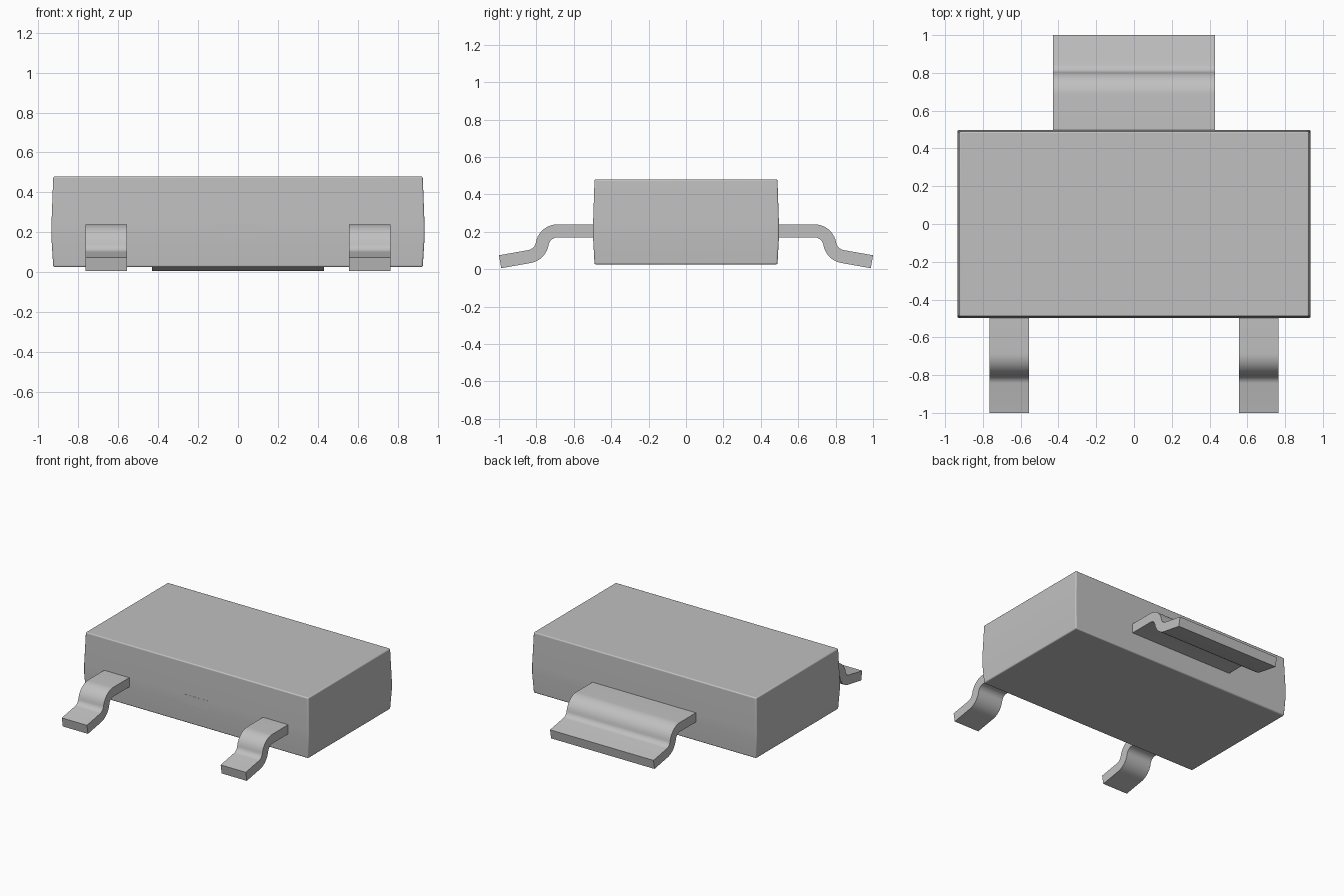
import bpy, bmesh
from math import sin, cos, radians

cube = bpy.data.objects.get("Cube")
if cube:
    bpy.data.objects.remove(cube, do_unlink=True)

# Single flat grey
GREY = (0.53, 0.53, 0.53, 1)
grey = bpy.data.materials.new("plain grey")
grey.use_nodes = True
grey.diffuse_color = GREY
grey.node_tree.nodes["Principled BSDF"].inputs["Base Color"].default_value = GREY


def finish(name, bm):
    bmesh.ops.recalc_face_normals(bm, faces=bm.faces[:])
    mesh = bpy.data.meshes.new(name)
    bm.to_mesh(mesh)
    bm.free()
    mesh.materials.append(grey)
    obj = bpy.data.objects.new(name, mesh)
    bpy.context.collection.objects.link(obj)
    bpy.ops.object.select_all(action='DESELECT')
    obj.select_set(True)
    bpy.context.view_layer.objects.active = obj
    bpy.ops.object.shade_smooth_by_angle(angle=radians(35))
    return obj


def loft(bm, rings):
    """Skin a list of closed rings and cap both ends."""
    rows = [[bm.verts.new(p) for p in ring] for ring in rings]
    for a, b in zip(rows, rows[1:]):
        for i in range(len(a)):
            j = (i + 1) % len(a)
            bm.faces.new((a[i], a[j], b[j], b[i]))
    bm.faces.new(rows[0])
    bm.faces.new(rows[-1])


# Moulded body: drafted sides, widest around the lead line
bm = bmesh.new()
loft(bm, [[(-x, -y, z), (x, -y, z), (x, y, z), (-x, y, z)]
          for x, y, z in ((.926, .489, .025), (.935, .497, .17),
                          (.935, .497, .24), (.926, .489, .48))])
body = finish("body", bm)
bevel = body.modifiers.new("soft edges", 'BEVEL')
bevel.width = 0.008
bevel.segments = 3
bevel.limit_method = 'ANGLE'
bevel.angle_limit = radians(40)


def lead_path():
    """Centre line of a gull-wing lead as (y, z, downward angle)."""
    steps, radius, turn, foot = 10, 0.084, 80, 10
    y, z = 0.686, 0.205
    path = [(0.45, z, 0)]
    for i in range(steps + 1):
        a = radians(turn * i / steps)
        path.append((y + radius * sin(a), z - radius * (1 - cos(a)), a))
    y, z, top = path[-1]
    for i in range(1, steps + 1):
        a = radians(turn + (foot - turn) * i / steps)
        path.append((y + radius * (sin(top) - sin(a)),
                     z - radius * (cos(a) - cos(top)), a))
    y, z, a = path[-1]
    length = (0.994 - y) / cos(a)
    path.append((y + length * cos(a), z - length * sin(a), a))
    return path


def make_lead(name, x0, x1, side):
    half = 0.035
    rings = []
    for y, z, a in lead_path():
        dy, dz = half * sin(a), half * cos(a)
        rings.append([(x0, side * (y + dy), z + dz), (x1, side * (y + dy), z + dz),
                      (x1, side * (y - dy), z - dz), (x0, side * (y - dy), z - dz)])
    bm = bmesh.new()
    loft(bm, rings)
    return finish(name, bm)


# Wide rear tab and two narrow front leads
make_lead("rear_tab", -0.43, 0.43, 1)
for name, s in (("left_lead", 1), ("right_lead", -1)):
    make_lead(name, s * 0.556, s * 0.765, -1)

# Trimmed middle lead, flush with the front
bm = bmesh.new()
loft(bm, [[(-.1, y, .17), (.1, y, .17), (.1, y, .24), (-.1, y, .24)]
          for y in (-.498, -.45)])
finish("middle_lead_stub", bm)
